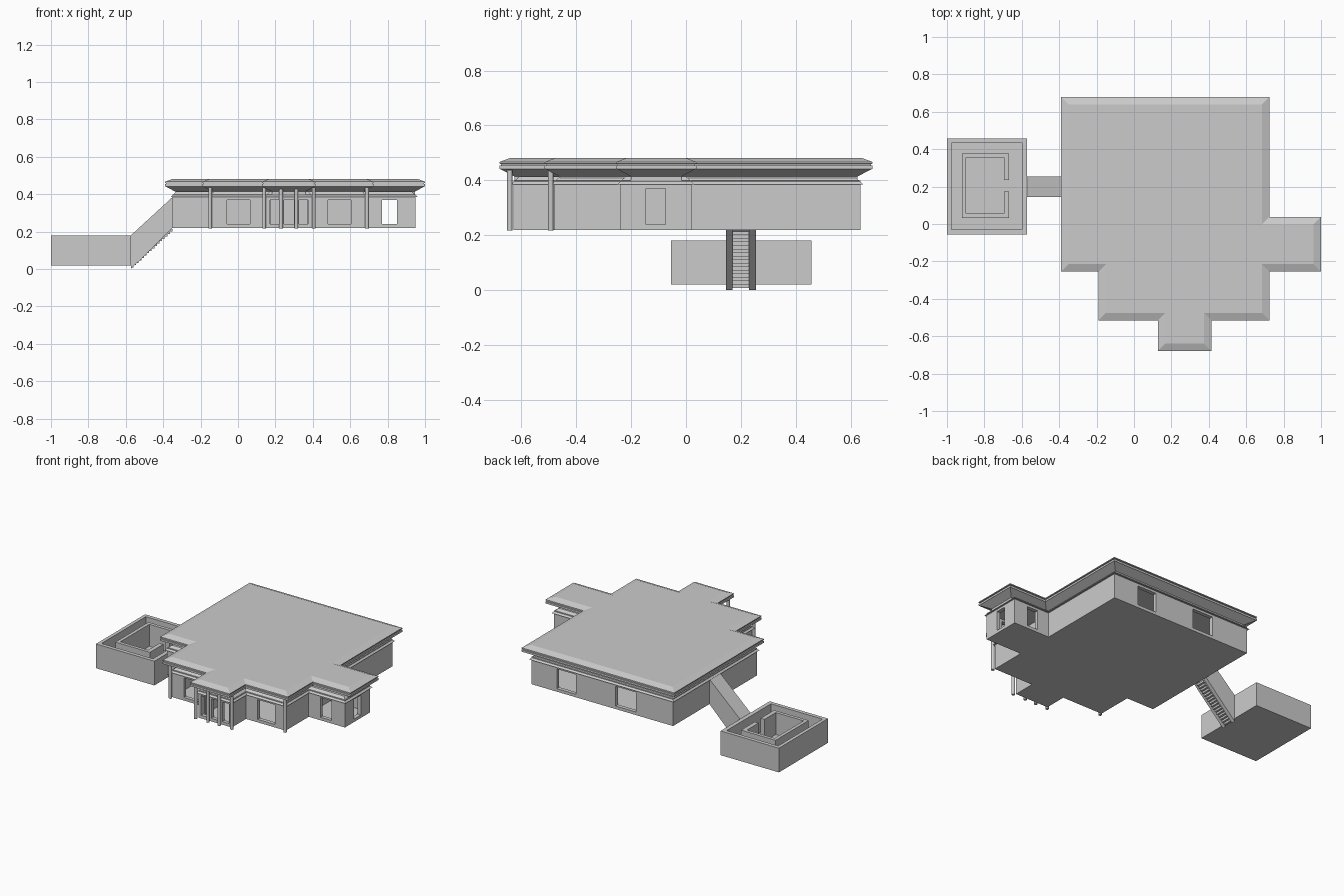
import bpy, bmesh

if "Cube" in bpy.data.objects:
    bpy.data.objects.remove(bpy.data.objects["Cube"])

def make(name, bm):
    bmesh.ops.recalc_face_normals(bm, faces=bm.faces[:])
    me = bpy.data.meshes.new(name)
    bm.to_mesh(me)
    bm.free()
    ob = bpy.data.objects.new(name, me)
    bpy.context.collection.objects.link(ob)
    return ob

def boxes(name, specs):
    """One object from boxes given as x0, x1, y0, y1, z0, z1."""
    bm = bmesh.new()
    for x0, x1, y0, y1, z0, z1 in specs:
        r = bmesh.ops.create_cube(bm, size=1)
        for v in r['verts']:
            v.co = ((x0 + x1) / 2 + v.co.x * (x1 - x0),
                    (y0 + y1) / 2 + v.co.y * (y1 - y0),
                    (z0 + z1) / 2 + v.co.z * (z1 - z0))
    return make(name, bm)

def inset(pts, d):
    """Inset a counter-clockwise right-angled outline by d."""
    out = []
    n = len(pts)
    for i, p in enumerate(pts):
        a, b = pts[i - 1], pts[(i + 1) % n]
        x, y = p
        for (ux, uy) in ((p[0] - a[0], p[1] - a[1]), (b[0] - p[0], b[1] - p[1])):
            if abs(ux) > abs(uy):
                y += d if ux > 0 else -d
            else:
                x += -d if uy > 0 else d
        out.append((x, y))
    return out

def stack(name, pts, levels):
    """Closed solid lofted through insets (d, z) of one outline."""
    bm = bmesh.new()
    rings = [[bm.verts.new((x, y, z)) for x, y in inset(pts, d)] for d, z in levels]
    n = len(pts)
    for a, b in zip(rings, rings[1:]):
        for i in range(n):
            j = (i + 1) % n
            bm.faces.new((a[i], a[j], b[j], b[i]))
    bm.faces.new(rings[0][::-1])
    bm.faces.new(rings[-1])
    return make(name, bm)

def side_profile(name, pts, y0, y1):
    """Extrude an x-z outline along y."""
    bm = bmesh.new()
    f = bm.faces.new([bm.verts.new((x, y0, z)) for x, z in pts])
    r = bmesh.ops.extrude_face_region(bm, geom=[f])
    for v in r['geom']:
        if isinstance(v, bmesh.types.BMVert):
            v.co.y = y1
    return make(name, bm)

def cut(ob, cutter):
    m = ob.modifiers.new('cut', 'BOOLEAN')
    m.operation, m.solver, m.object = 'DIFFERENCE', 'EXACT', cutter
    bpy.context.view_layer.objects.active = ob
    bpy.ops.object.modifier_apply(modifier=m.name)
    bpy.data.objects.remove(cutter)

def plan(l, r, bk, f1, f2, f3, fl, pl, pr, wr, wb):
    return [(l, f1), (fl, f1), (fl, f2), (pl, f2), (pl, f3), (pr, f3), (pr, f2),
            (r, f2), (r, f1), (wr, f1), (wr, wb), (r, wb), (r, bk), (l, bk)]

roof_plan = plan(-.39, .725, .68, -.255, -.515, -.68, -.19, .127, .415, 1.0, .038)
wall_plan = plan(-.35, .685, .635, -.24, -.48, -.628, -.148, .15, .395, .95, .02)

# hollow walls with window and door openings
walls = stack('house_walls', wall_plan, [(0, .22), (0, .40)])
cut(walls, stack('room_cutter', wall_plan, [(.025, .235), (.025, .45)]))
z = (.24, .37)
cut(walls, boxes('window_cutter', [
    (-.06, .065, -.55, -.44, *z), (.48, .605, -.55, -.44, *z),
    (.17, .22, -.7, -.59, *z), (.245, .30, -.7, -.59, *z), (.325, .375, -.7, -.59, *z),
    (.77, .85, -.3, -.2, *z), (.77, .85, -.02, .06, *z),
    (.9, 1.0, -.145, -.075, *z),
    (-.08, .07, .58, .7, *z), (.36, .50, .58, .7, *z)]))
boxes('inner_walls', [(-.34, .67, .2, .22, .23, .40), (.66, .68, -.25, .03, .23, .40)])

# sloped cornice around the wall tops, then the eaves and flat roof
stack('cornice', wall_plan, [(0, .385), (-.011, .385), (.02, .414)])
stack('roof', roof_plan, [(.055, .40), (.055, .414), (.004, .441), (0, .441), (0, .454),
                          (.006, .455), (.006, .46), (0, .461), (0, .467), (.04, .482)])

# front columns
for i, (x, y) in enumerate([(-.149, -.493), (.69, -.493)] +
                           [(cx, -.642) for cx in (.14, .23, .312, .405)]):
    bpy.ops.mesh.primitive_cylinder_add(vertices=12, radius=.01, depth=.22, location=(x, y, .327))
    bpy.context.object.name = f'column_{i + 1}'

# sunken court: outer tub and inner walls with a gap facing the stair
top, low = .18, .02
boxes('court_base', [(-1, -.573, -.055, .458, low, .035)])
boxes('court_outer_walls', [
    (-1, -.977, -.055, .458, low, top), (-.6, -.573, -.055, .458, low, top),
    (-.977, -.6, -.055, -.03, low, top), (-.977, -.6, .433, .458, low, top)])
boxes('court_inner_walls', [
    (-.92, -.898, .033, .378, low, top),
    (-.898, -.667, .033, .055, low, top), (-.898, -.667, .356, .378, low, top),
    (-.695, -.667, .055, .173, low, top), (-.695, -.667, .235, .356, low, top)])

# covered stair: two side walls, sloped roof and steps between
side = [(-.573, 0), (-.35, .22), (-.35, .385), (-.573, .18)]
side_profile('stair_wall_front', side, .145, .17)
side_profile('stair_wall_back', side, .23, .255)
side_profile('stair_roof', [(-.573, .165), (-.35, .37), (-.35, .385), (-.573, .18)], .17, .23)
n = 16
dx, dz = .223 / n, .205 / n
boxes('stair_steps', [(-.573 + i * dx, -.573 + (i + 1) * dx, .17, .23,
                       .008 + i * dz, .008 + (i + 1.1) * dz) for i in range(n)])
